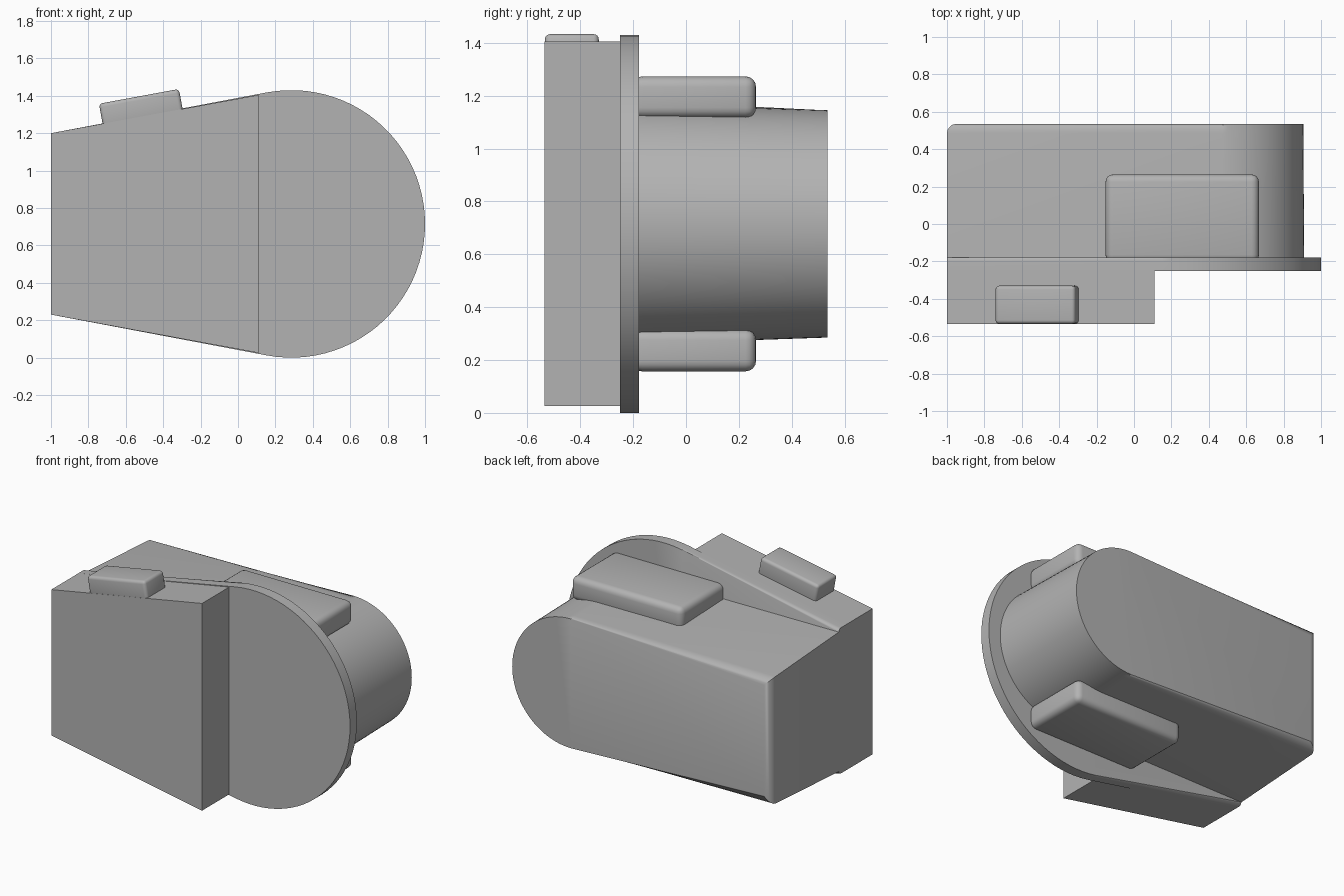
import bpy, bmesh, math
from mathutils import Matrix, Vector

cube = bpy.data.objects.get("Cube")
if cube:
    bpy.data.objects.remove(cube, do_unlink=True)

grey = bpy.data.materials.new("plain grey")
grey.use_nodes = True
colour = (0.45, 0.45, 0.45, 1)
grey.diffuse_color = colour
grey.node_tree.nodes["Principled BSDF"].inputs["Base Color"].default_value = colour

MID = 0.715                      # height of the symmetry plane
TILT = math.atan(0.1844)         # slope of the tapered outline


def finish(bm, name):
    bmesh.ops.recalc_face_normals(bm, faces=bm.faces)
    mesh = bpy.data.meshes.new(name)
    bm.to_mesh(mesh)
    bm.free()
    mesh.materials.append(grey)
    obj = bpy.data.objects.new(name, mesh)
    bpy.context.collection.objects.link(obj)
    bpy.ops.object.select_all(action="DESELECT")
    obj.select_set(True)
    bpy.context.view_layer.objects.active = obj
    bpy.ops.object.shade_smooth_by_angle(angle=math.radians(35))
    return obj


def bullet(cx, radius, half_end, tilt, steps=48):
    """Outline with a flat end at x = -1 and a round end, as (x, z offset)."""
    a = math.pi / 2 + tilt
    arc = [(cx + radius * math.cos(a - 2 * a * i / steps),
            radius * math.sin(a - 2 * a * i / steps)) for i in range(steps + 1)]
    return [(-1, half_end)] + arc + [(-1, -half_end)]


def extrude(name, front, back, y0, y1, bevel=0, keep_flat_end=False):
    """Loft between two matching outlines and round the back rim."""
    bm = bmesh.new()
    rings = [[bm.verts.new((x, y, MID + z)) for x, z in pts]
             for pts, y in ((front, y0), (back, y1))]
    n = len(front)
    bm.faces.new(rings[0])
    rear = bm.faces.new(rings[1])
    for i in range(n):
        j = (i + 1) % n
        bm.faces.new((rings[0][i], rings[0][j], rings[1][j], rings[1][i]))
    if bevel:
        rim = [e for e in rear.edges
               if not (keep_flat_end and all(v.co.x < -0.99 for v in e.verts))]
        bmesh.ops.bevel(bm, geom=rim, offset=bevel, segments=5, profile=0.5,
                        affect="EDGES", clamp_overlap=True)
    return finish(bm, name)


def rounded_box(name, centre, size, bevel, turn=0):
    bm = bmesh.new()
    bmesh.ops.create_cube(bm, size=1)
    bmesh.ops.scale(bm, vec=size, verts=bm.verts)
    bmesh.ops.bevel(bm, geom=bm.edges[:], offset=bevel, segments=4,
                    profile=0.5, affect="EDGES")
    place = Matrix.Translation(Vector(centre)) @ Matrix.Rotation(-turn, 4, "Y")
    bmesh.ops.transform(bm, matrix=place, verts=bm.verts)
    return finish(bm, name)


# Thin flange with a softened back rim
outline = bullet(0.285, MID, 0.485, TILT)
extrude("flange", outline, outline, -0.25, -0.178, 0.022, True)

# Front block following the tapered part of the outline
edge = 0.485 + 1.11 * math.tan(TILT)
block = [(-1, 0.485), (0.11, edge), (0.11, -edge), (-1, -0.485)]
extrude("front_block", block, block, -0.535, -0.25)

# Rear body, slightly drafted towards the back
extrude("rear_body", bullet(0.455, 0.455, 0.465, 0),
        bullet(0.475, 0.43, 0.42, 0), -0.19, 0.535, 0.05)

# Clips above and below the body
for name, side in (("upper_clip", 1), ("lower_clip", -1)):
    rounded_box(name, (0.258, 0.03, MID + side * 0.479),
                (0.82, 0.47, 0.158), 0.04)

# Tilted button on the block's sloping top
rounded_box("top_button", (-0.517, -0.432, 1.328), (0.435, 0.204, 0.14),
            0.02, TILT)
